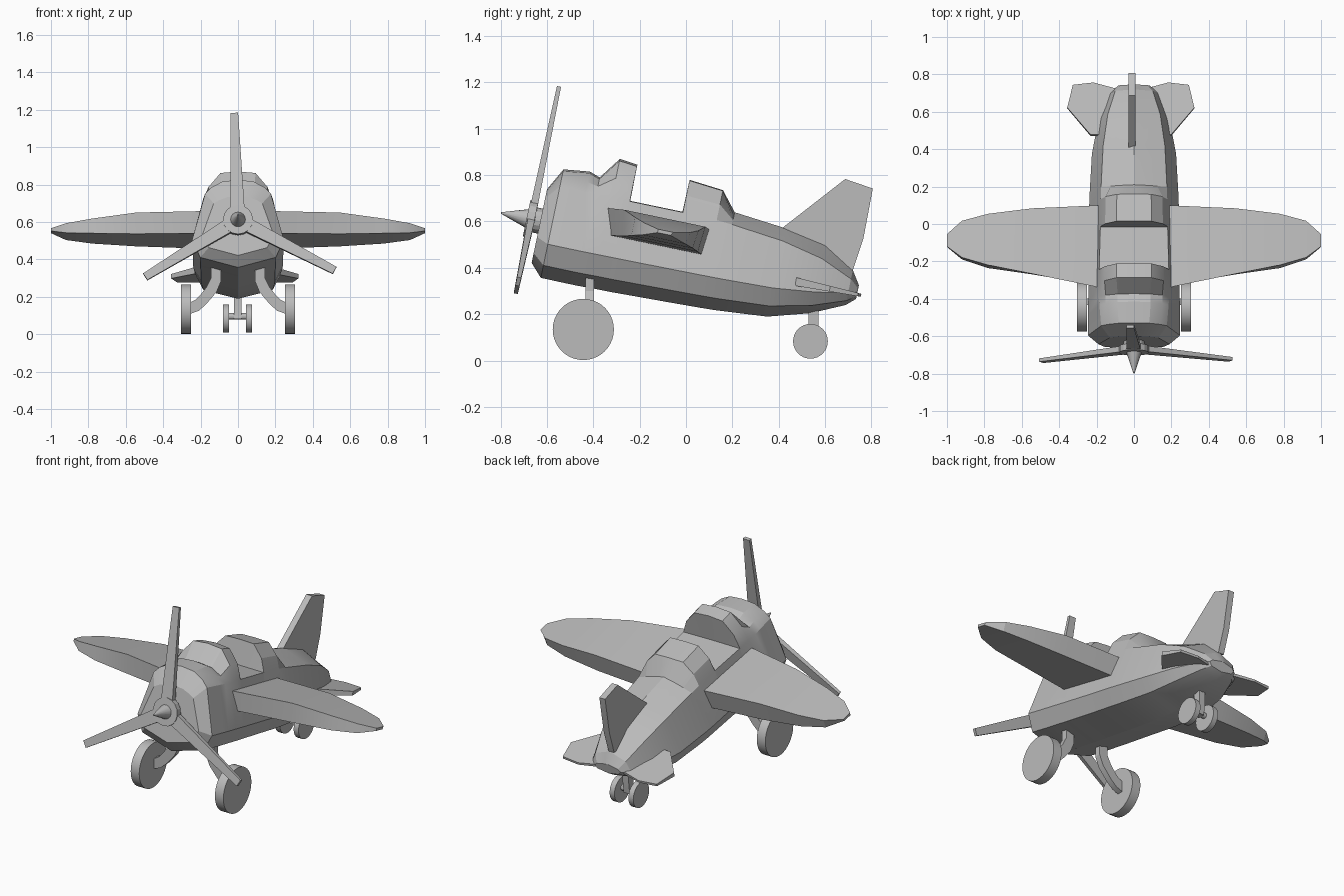
import bpy, bmesh
from math import radians, cos, sin, pi
from mathutils import Matrix, Vector

cube = bpy.data.objects.get("Cube")
if cube:
    bpy.data.objects.remove(cube)

GREY = (0.5, 0.5, 0.5, 1)
grey = bpy.data.materials.new("plain grey")
grey.use_nodes = True
grey.diffuse_color = GREY
grey.node_tree.nodes["Principled BSDF"].inputs["Base Color"].default_value = GREY

# The airframe is modelled level, then pitched nose-up onto its tail wheels
TILT = Matrix.Translation((0, 0, 0.47)) @ Matrix.Rotation(radians(-11.8), 4, 'X')
LEVEL = Matrix.Identity(4)


def finish(name, bm, matrix=LEVEL, mirror=False, shift=0):
    bmesh.ops.recalc_face_normals(bm, faces=bm.faces)
    bm.transform(matrix)
    mesh = bpy.data.meshes.new(name)
    bm.to_mesh(mesh)
    bm.free()
    mesh.materials.append(grey)
    obj = bpy.data.objects.new(name, mesh)
    obj.location.x = shift
    bpy.context.collection.objects.link(obj)
    bpy.ops.object.select_all(action='DESELECT')
    obj.select_set(True)
    bpy.context.view_layer.objects.active = obj
    bpy.ops.object.shade_smooth_by_angle(angle=radians(22))
    if mirror:
        obj.modifiers.new("Mirror", 'MIRROR')
    return obj


def loft(name, rings, matrix=LEVEL, **options):
    """Skin a row of equal cross-sections and cap both ends."""
    bm = bmesh.new()
    rows = [[bm.verts.new(p) for p in ring] for ring in rings]
    n = len(rows[0])
    for a, b in zip(rows, rows[1:]):
        for i in range(n):
            j = (i + 1) % n
            bm.faces.new((a[i], a[j], b[j], b[i]))
    bm.faces.new(rows[0])
    bm.faces.new(rows[-1])
    return finish(name, bm, matrix, **options)


def turned(name, r1, r2, depth, matrix, sides=32, **options):
    bm = bmesh.new()
    bmesh.ops.create_cone(bm, cap_ends=True, segments=sides,
                          radius1=r1, radius2=r2, depth=depth)
    return finish(name, bm, matrix, **options)


def section(s, top, boxy, shoulder, xa, xb, keel):
    """Faceted fuselage section: crown, shoulders, sides and keel."""
    drop = top - shoulder
    half = [(xa * (.33 + .17 * boxy), top - drop * (.33 - .28 * boxy)),
            (xa * (.67 + .17 * boxy), top - drop * (.67 - .17 * boxy)),
            (xa, shoulder), (xb, keel * .38), (xb * .82, keel * .77)]
    ring = [(0, top)] + half + [(0, keel)] + [(-x, h) for x, h in reversed(half)]
    return [(x, s, h) for x, h in ring]


# Fuselage: cowl, windscreen, cockpit gap, headrest, tapering tail
loft("fuselage", [section(*row) for row in (
    (-.642, .141, .6, .10, .13, .19, -.184),
    (-.59, .239, .8, .163, .176, .246, -.239),
    (-.477, .253, .9, .163, .185, .245, -.24),
    (-.43, .237, .8, .163, .188, .245, -.24),
    (-.361, .333, 1, .163, .188, .244, -.238),
    (-.282, .324, 1, .163, .186, .243, -.237),
    (-.28, .165, 0, .163, .186, .243, -.237),
    (-.05, .165, 0, .163, .18, .24, -.23),
    (-.048, .306, 1.1, .163, .18, .24, -.23),
    (.102, .292, 1.1, .16, .178, .24, -.225),
    (.171, .209, .2, .155, .176, .238, -.222),
    (.40, .186, 0, .13, .165, .225, -.203),
    (.581, .152, 0, .09, .14, .19, -.15),
    (.721, .069, 0, .03, .1, .13, -.085),
    (.76, .01, 0, -.005, .07, .085, -.05))], TILT)

# Wings: thick blocky root fading to a rounded tip
loft("wing", [[(x, front, top), (x, rear, top), (x, rear - .01, low), (x, front + lead, low)]
              for x, front, rear, top, low, lead in (
    (.15, -.378, .08, .114, .0, .035),
    (.545, -.297, .06, .122, .01, .02),
    (.78, -.245, .035, .10, .02, .0),
    (.92, -.20, .0, .084, .032, .0),
    (1.0, -.137, -.07, .07, .055, .0))], TILT, mirror=True)

# Tailplane and fin
tail = [(.0, .49), (.215, .49), (.34, .64), (.31, .765), (.2, .778), (.08, .745), (.0, .745)]
loft("tailplane", [[(x, s, -.03 + side * (.018 - .04 * (s - .49))) for x, s in tail]
                   for side in (-1, 1)], TILT, mirror=True, shift=-.017)
fin = [(.40, .56), (.687, .783), (.806, .742), (.765, .524), (.72, .39), (.45, .45)]
loft("fin", [[(x, y, z) for y, z in fin] for x in (-.03, .008)])

# Propeller on the pitched axis
ALONG = Matrix.Rotation(radians(90), 4, 'X')
turned("spinner", .042, .003, .12, TILT @ Matrix.Translation((0, -.756, 0)) @ ALONG, 16)
turned("hub", .08, .08, .035, TILT @ Matrix.Translation((0, -.685, 0)) @ ALONG, 16)
turned("shaft", .055, .055, .06, TILT @ Matrix.Translation((0, -.65, 0)) @ ALONG, 16)
for k in range(3):
    spin = Matrix.Rotation(radians(-2 + 120 * k), 4, 'Y')
    loft("propeller_blade", [[(-w, -.682 - t, r), (w, -.682 - t, r),
                              (w, -.682 + t, r), (-w, -.682 + t, r)]
                             for r, w, t in ((.03, .038, .016), (.585, .021, .009))], TILT @ spin)

# Wheels
ACROSS = Matrix.Rotation(radians(90), 4, 'Y')
turned("main_wheel", .132, .132, .056,
       Matrix.Translation((.278, -.443, .134)) @ ACROSS, 40, mirror=True)
turned("tail_wheel", .075, .075, .032,
       Matrix.Translation((.062, .537, .083)) @ ACROSS, 32, mirror=True, shift=-.002)
turned("tail_axle", .017, .017, .1, Matrix.Translation((0, .537, .095)) @ ACROSS, 12)

# Main legs sweep outward to the wheels
leg = [((.09, .44), (.145, .44)), ((.09, .285), (.145, .30)), ((.115, .225), (.17, .25)),
       ((.17, .16), (.205, .205)), ((.21, .125), (.225, .185)), ((.265, .105), (.265, .165))]
loft("main_leg", [[(a[0], -.433, a[1]), (b[0], -.433, b[1]), (b[0], -.397, b[1]), (a[0], -.397, a[1])]
                  for a, b in leg], mirror=True)

# Tail leg
loft("tail_leg", [[(-.022, y - .022, z), (.018, y - .022, z), (.018, y + .022, z), (-.022, y + .022, z)]
                  for y, z in ((.55, .25), (.55, .15), (.54, .08))])
